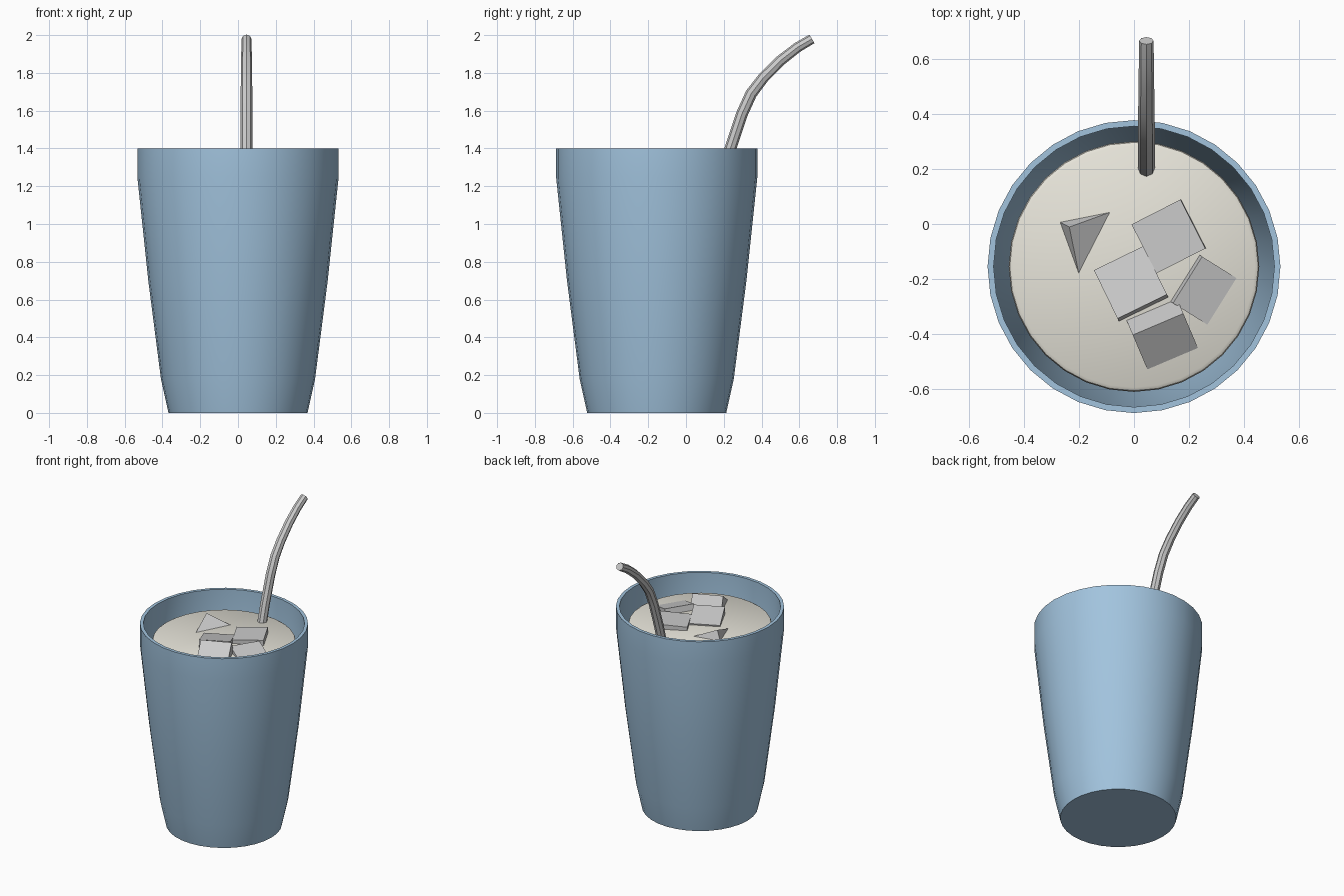
import bpy, bmesh, math
from mathutils import Vector

if "Cube" in bpy.data.objects:
    bpy.data.objects.remove(bpy.data.objects["Cube"])

CUP_Y = -0.155


def material(name, rgb):
    mat = bpy.data.materials.new(name)
    mat.diffuse_color = (*rgb, 1)
    mat.use_nodes = True
    mat.node_tree.nodes["Principled BSDF"].inputs["Base Color"].default_value = mat.diffuse_color
    return mat


def finish(name, bm, mat=None, smooth=True):
    bmesh.ops.recalc_face_normals(bm, faces=bm.faces)
    mesh = bpy.data.meshes.new(name)
    bm.to_mesh(mesh)
    bm.free()
    ob = bpy.data.objects.new(name, mesh)
    bpy.context.collection.objects.link(ob)
    if mat:
        mesh.materials.append(mat)
    if smooth:
        bpy.ops.object.select_all(action='DESELECT')
        ob.select_set(True)
        bpy.context.view_layer.objects.active = ob
        bpy.ops.object.shade_smooth_by_angle(angle=math.radians(35))
    return ob


def skin(bm, rings):
    """Bridge successive rings of points and cap both ends."""
    rows = [[bm.verts.new(p) for p in ring] for ring in rings]
    n = len(rows[0])
    for a, b in zip(rows, rows[1:]):
        for i in range(n):
            j = (i + 1) % n
            bm.faces.new((a[i], a[j], b[j], b[i]))
    bm.faces.new(rows[0])
    bm.faces.new(rows[-1])


def lathe(name, profile, mat, sides=32):
    bm = bmesh.new()
    turn = [2 * math.pi * i / sides for i in range(sides)]
    skin(bm, [[(r * math.cos(t), CUP_Y + r * math.sin(t), z) for t in turn]
              for r, z in profile])
    return finish(name, bm, mat)


# Tapered cup: outer wall, rim, inner wall, floor
lathe("cup", [(0.368, 0), (0.408, 0.18), (0.475, 0.70), (0.533, 1.25),
              (0.533, 1.40), (0.511, 1.40), (0.511, 1.25), (0.453, 0.70),
              (0.386, 0.18), (0.35, 0.03)],
      material("cup_blue", (0.36, 0.55, 0.73)))

# Drink with a rounded top edge
lathe("drink", [(0.317, 0.04), (0.351, 0.19), (0.408, 0.66), (0.453, 1.16),
                (0.456, 1.27), (0.452, 1.283), (0.440, 1.29)],
      material("drink_cream", (0.80, 0.78, 0.70)))

# Bent straw: octagonal tube along a path in the YZ plane
path = [Vector((0.045, y, z)) for y, z in
        [(-0.10, 0.12), (0.205, 1.29), (0.235, 1.40), (0.295, 1.58),
         (0.345, 1.69), (0.41, 1.775), (0.50, 1.865), (0.59, 1.935), (0.667, 1.98)]]
rings = []
for i, p in enumerate(path):
    tangent = (path[min(i + 1, len(path) - 1)] - path[max(i - 1, 0)]).normalized()
    side = Vector((1, 0, 0))
    up = tangent.cross(side)
    r = 0.031 if i < 5 else 0.031 - 0.0012 * (i - 4)
    rings.append([p + r * (math.cos(k * math.pi / 4) * side + math.sin(k * math.pi / 4) * up)
                  for k in range(8)])
bm = bmesh.new()
skin(bm, rings)
straw = finish("straw", bm)
straw.data.shade_smooth()
bpy.context.view_layer.objects.active = straw
bpy.ops.object.shade_smooth_by_angle(angle=math.radians(50))

# Floating ice cubes: position, tilt in degrees
ice = [((0.130, -0.043, 1.220), (0, -3, 27)),
       ((-0.004, -0.231, 1.223), (-12, 0, 26)),
       ((-0.175, -0.048, 1.195), (22, 22, 20)),
       ((0.255, -0.241, 1.207), (0, 15, -32)),
       ((0.099, -0.392, 1.240), (33, 0, 23))]
for i, (pos, rot) in enumerate(ice, 1):
    bm = bmesh.new()
    bmesh.ops.create_cube(bm, size=0.2)
    cube = finish(f"ice_cube_{i}", bm, smooth=False)
    cube.location = pos
    cube.rotation_euler = [math.radians(a) for a in rot]
